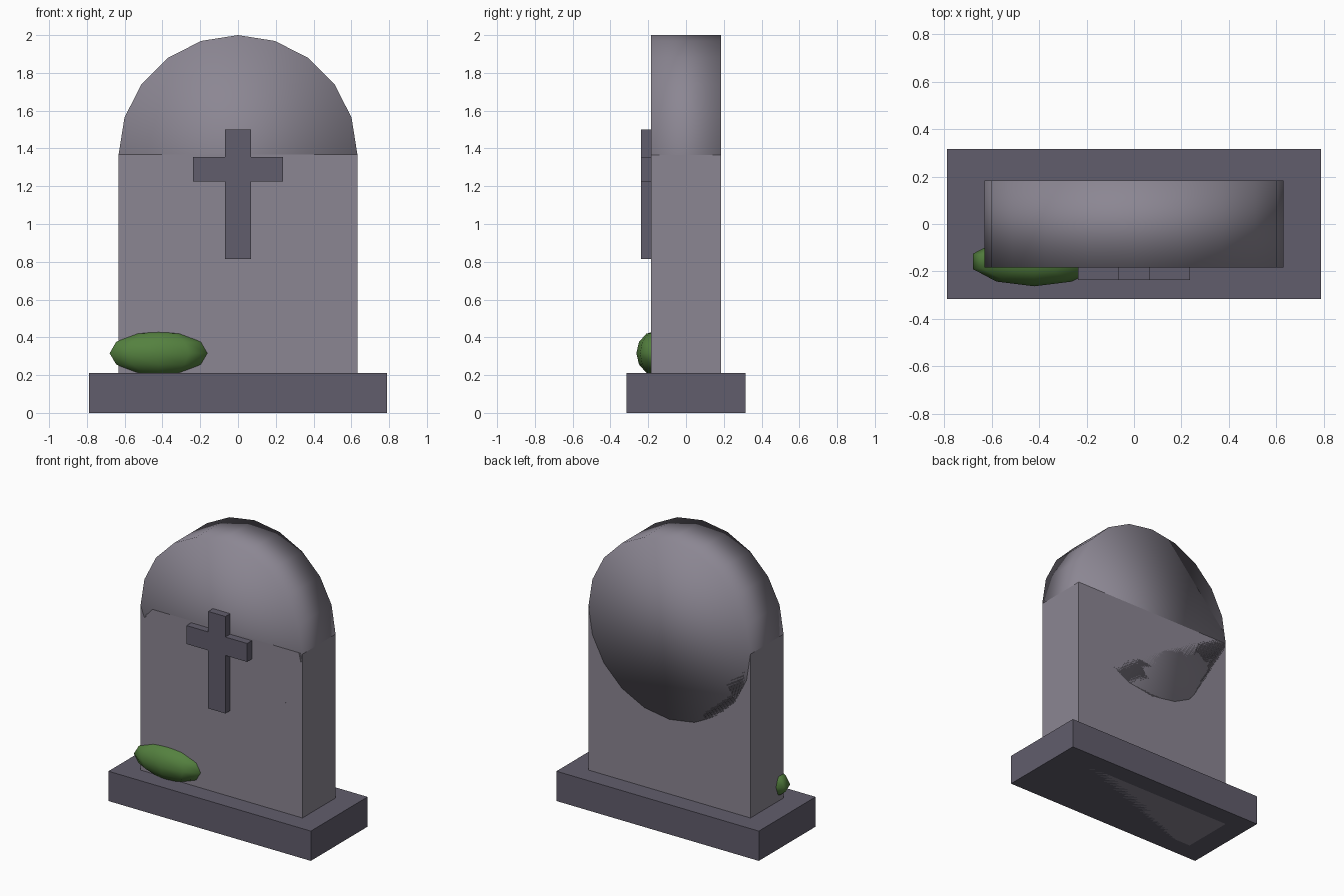
import bpy
import math

if "Cube" in bpy.data.objects:
    bpy.data.objects.remove(bpy.data.objects["Cube"])


def material(name, rgb):
    m = bpy.data.materials.new(name)
    m.diffuse_color = (*rgb, 1)
    m.use_nodes = True
    m.node_tree.nodes["Principled BSDF"].inputs["Base Color"].default_value = m.diffuse_color
    return m


stone = material("stone", (0.26, 0.24, 0.29))
dark_stone = material("dark_stone", (0.12, 0.11, 0.15))
green = material("moss_green", (0.09, 0.22, 0.05))


def finish(name, mat):
    ob = bpy.context.object
    ob.name = name
    ob.data.materials.append(mat)
    return ob


def box(name, size, loc, mat):
    bpy.ops.mesh.primitive_cube_add(size=1, location=loc)
    ob = finish(name, mat)
    ob.scale = size
    bpy.ops.object.transform_apply(location=False, rotation=False, scale=True)
    return ob


# Plinth and upright slab (slab runs down through the plinth)
box("base", (1.579, 0.632, 0.21), (0, 0, 0.105), dark_stone)
box("slab", (1.263, 0.368, 1.368), (0, 0, 0.684), stone)

# Rounded head: a full 20-sided drum, its lower half sunk in the slab
bpy.ops.mesh.primitive_cylinder_add(vertices=20, radius=0.632, depth=0.368,
                                    location=(0, 0, 1.368),
                                    rotation=(math.pi / 2, 0, 0))
finish("rounded_top", stone)
bpy.ops.object.shade_smooth()

# Raised cross on the front face
box("cross_upright", (0.135, 0.053, 0.684), (0, -0.2105, 1.158), dark_stone)
box("cross_bar", (0.474, 0.053, 0.13), (0, -0.2105, 1.29), dark_stone)

# Moss clump, low-poly ellipsoid
bpy.ops.mesh.primitive_uv_sphere_add(segments=10, ring_count=6, radius=1,
                                     location=(-0.421, -0.158, 0.316))
moss = finish("moss", green)
moss.scale = (0.272, 0.105, 0.119)
bpy.ops.object.transform_apply(location=False, rotation=False, scale=True)
bpy.ops.object.shade_smooth()
